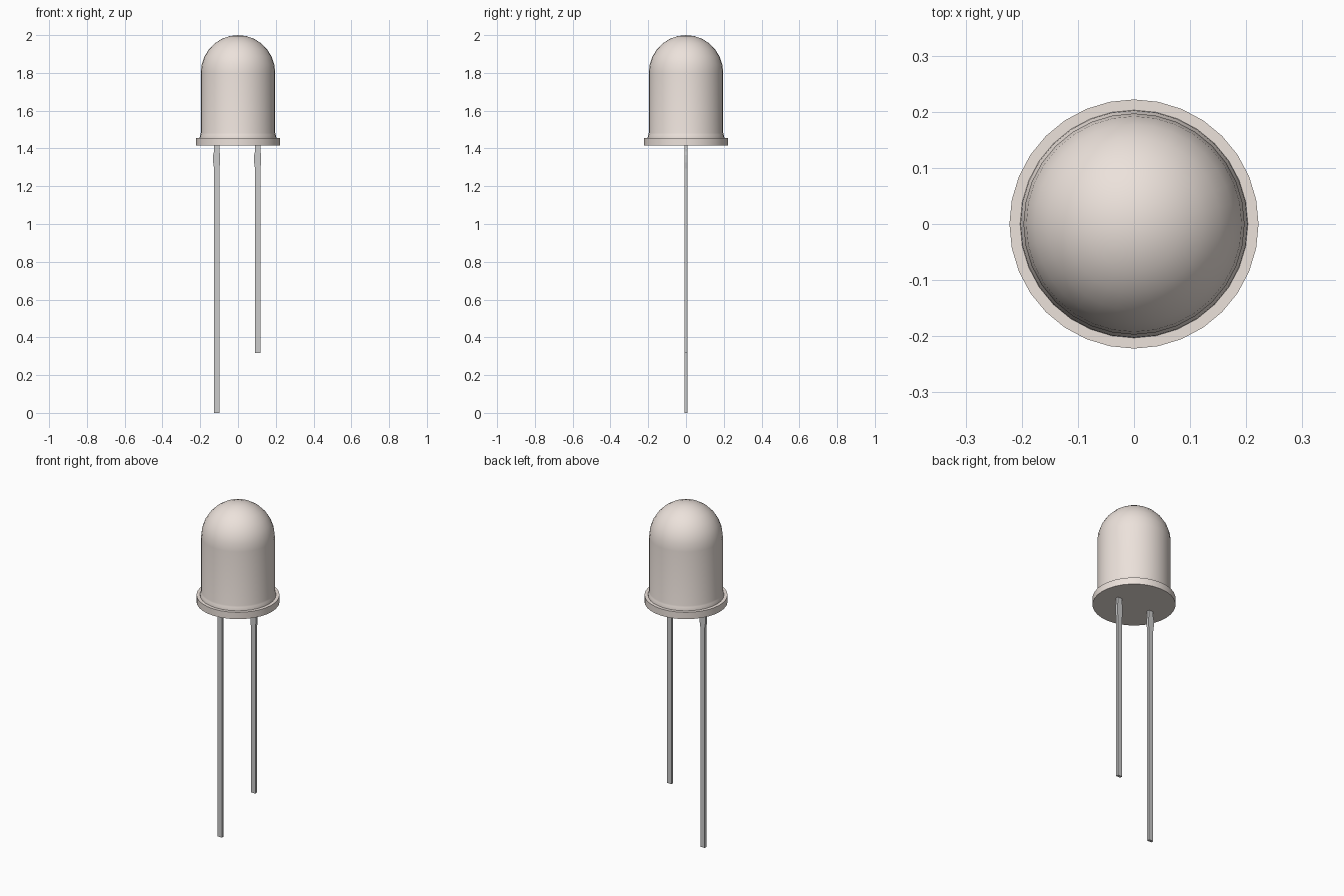
import bpy, bmesh, math

if "Cube" in bpy.data.objects:
    bpy.data.objects.remove(bpy.data.objects["Cube"])

lens_mat = bpy.data.materials.new("lens_tint")
lens_mat.diffuse_color = (0.84, 0.76, 0.71, 1)
lens_mat.use_nodes = True
lens_mat.node_tree.nodes["Principled BSDF"].inputs["Base Color"].default_value = lens_mat.diffuse_color


def finish(name, bm, smooth_angle=None):
    bmesh.ops.recalc_face_normals(bm, faces=bm.faces)
    mesh = bpy.data.meshes.new(name)
    bm.to_mesh(mesh)
    bm.free()
    obj = bpy.data.objects.new(name, mesh)
    bpy.context.collection.objects.link(obj)
    if smooth_angle:
        bpy.ops.object.select_all(action='DESELECT')
        obj.select_set(True)
        bpy.context.view_layer.objects.active = obj
        bpy.ops.object.shade_smooth_by_angle(angle=math.radians(smooth_angle))
    return obj


def lathe(name, profile, sides=32):
    bm = bmesh.new()
    verts = [bm.verts.new((r, 0, z)) for r, z in profile]
    edges = [bm.edges.new(p) for p in zip(verts, verts[1:])]
    bmesh.ops.spin(bm, geom=verts + edges, cent=(0, 0, 0), axis=(0, 0, 1),
                   angle=math.tau, steps=sides)
    bmesh.ops.remove_doubles(bm, verts=bm.verts, dist=1e-5)
    return finish(name, bm, 35)


# Lens: flange, filleted wall and dome in one turned profile
R, SHOULDER = 0.197, 1.80
profile = [(0, 1.415), (0.222, 1.415), (0.222, 1.455), (0.203, 1.455),
           (0.202, 1.465), (0.199, 1.474), (R, 1.482)]
for i in range(8):
    a = math.pi / 2 * i / 7
    profile.append((R * math.cos(a) if i < 7 else 0, SHOULDER + 0.2 * math.sin(a)))
lens = lathe("lens", profile)
lens.data.materials.append(lens_mat)


# Legs: flat strips with a wider standoff just below the flange
def leg(name, x, bottom, thick=0.016):
    half = [(0.0142, bottom), (0.0142, 1.295), (0.0185, 1.325),
            (0.0185, 1.365), (0.0142, 1.385), (0.0142, 1.43)]
    outline = half + [(-w, z) for w, z in reversed(half)]
    bm = bmesh.new()
    face = bm.faces.new([bm.verts.new((x + w, -thick / 2, z)) for w, z in outline])
    out = bmesh.ops.extrude_face_region(bm, geom=[face], use_keep_orig=True)
    moved = [g for g in out["geom"] if isinstance(g, bmesh.types.BMVert)]
    bmesh.ops.translate(bm, verts=moved, vec=(0, thick, 0))
    return finish(name, bm)


leg("long_leg", -0.113, 0.0)
leg("short_leg", 0.104, 0.318)
